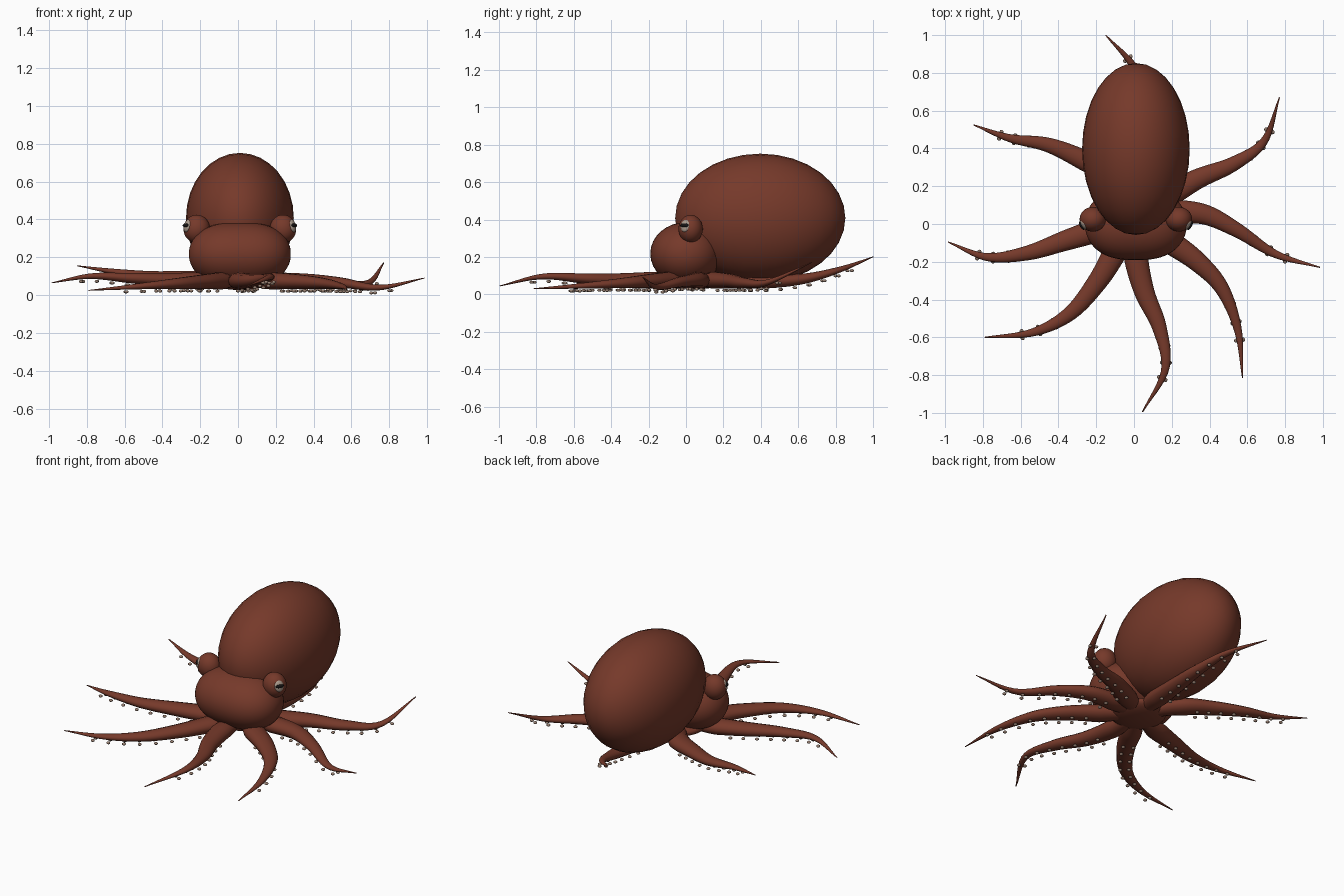
import bpy
import bmesh
import math
from mathutils import Vector, Matrix

default_cube = bpy.data.objects.get("Cube")
if default_cube:
    bpy.data.objects.remove(default_cube, do_unlink=True)


def make_material(name, colour):
    material = bpy.data.materials.new(name)
    material.use_nodes = True
    rgba = (*colour, 1.0)
    material.diffuse_color = rgba
    shader = material.node_tree.nodes["Principled BSDF"]
    shader.inputs["Base Color"].default_value = rgba
    shader.inputs["Roughness"].default_value = 0.7
    return material


skin = make_material("reddish brown skin", (0.18, 0.041, 0.023))
pale = make_material("pale sucker", (0.32, 0.22, 0.17))
iris_colour = make_material("iris cream", (0.4, 0.32, 0.26))
black = make_material("pupil black", (0.008, 0.007, 0.007))

MIDDLE = 0.01  # body axis in x


def finish(bm, name, material):
    """Turn a bmesh into a smooth shaded object."""
    bmesh.ops.recalc_face_normals(bm, faces=bm.faces[:])
    for face in bm.faces:
        face.smooth = True
    mesh = bpy.data.meshes.new(name)
    bm.to_mesh(mesh)
    bm.free()
    mesh.materials.append(material)
    obj = bpy.data.objects.new(name, mesh)
    bpy.context.collection.objects.link(obj)
    return obj


def add_ellipsoid(bm, centre, radii, rotation=None, segments=32, rings=16):
    matrix = Matrix.Translation(centre)
    if rotation:
        matrix = matrix @ rotation
    matrix = matrix @ Matrix.Diagonal((*radii, 1.0))
    bmesh.ops.create_uvsphere(bm, u_segments=segments, v_segments=rings,
                              radius=1.0, matrix=matrix)


def ellipsoid(name, material, *args, **options):
    bm = bmesh.new()
    add_ellipsoid(bm, *args, **options)
    return finish(bm, name, material)


def add_tube(bm, rings):
    """Skin a list of vertex rings and cap both ends."""
    loops = [[bm.verts.new(p) for p in ring] for ring in rings]
    count = len(loops[0])
    for a, b in zip(loops, loops[1:]):
        for i in range(count):
            j = (i + 1) % count
            bm.faces.new((a[i], a[j], b[j], b[i]))
    bm.faces.new(loops[0])
    bm.faces.new(loops[-1])


# Mantle, with its poles along the body
lengthwise = Matrix.Rotation(math.pi / 2, 4, "X")
ellipsoid("mantle", skin, (MIDDLE, 0.397, 0.408), (0.285, 0.344, 0.455), lengthwise)

# Head: a wide rounded barrel lying across the body
bm = bmesh.new()
head_rings = []
for k in range(1, 32):
    u = -math.cos(math.pi * k / 32)
    radius = (1 - abs(u) ** 2.5) ** 0.5 * (0.98 + 0.04 * u * u)
    head_rings.append([
        (MIDDLE + 0.27 * u,
         0.195 * radius * math.cos(a),
         0.217 + 0.172 * radius * math.sin(a))
        for a in (math.tau * i / 32 for i in range(32))])
add_tube(bm, head_rings)
finish(bm, "head", skin)

# Underside hub joining the arms
HUB = Vector((MIDDLE, 0.05, 0.075))
ellipsoid("arm_hub", skin, HUB, (0.16, 0.16, 0.048))

# Eyes, each with an iris and a level slit pupil
for label, side in (("left", 1), ("right", -1)):
    centre = Vector((MIDDLE + side * 0.228, 0.025, 0.35))
    ellipsoid(label + "_eye", skin, centre, (0.07, 0.065, 0.075))
    gaze = Vector((side * 0.84, -0.48, 0.27)).normalized()
    turn = gaze.to_track_quat("Z", "Y").to_matrix().to_4x4()
    ellipsoid(label + "_iris", iris_colour, centre + gaze * 0.06,
              (0.028, 0.034, 0.014), turn, segments=20, rings=10)
    ellipsoid(label + "_pupil", black, centre + gaze * 0.071,
              (0.026, 0.011, 0.009), turn, segments=16, rings=8)


def spline(points, t):
    """Catmull-Rom position at t from 0 to 1."""
    span = len(points) - 1
    i = min(int(t * span), span - 1)
    f = t * span - i
    b, c = points[i], points[i + 1]
    a = points[i - 1] if i else b * 2 - c
    d = points[i + 2] if i + 2 <= span else c * 2 - b
    return (b * 2 + (c - a) * f + (a * 2 - b * 5 + c * 4 - d) * f ** 2
            + (b * 3 - a - c * 3 + d) * f ** 3) / 2


def arm_radius(t):
    swell = min(1.0, 0.5 + 2.4 * t)
    return 0.003 + 0.067 * swell * (1 - t ** 1.6) ** 1.1


# Arm centre lines from the hub outwards to the tip
arms = {
    "back_right_arm": [(-0.13, 0.26, 0.08), (-0.28, 0.345, 0.09), (-0.46, 0.42, 0.1),
                       (-0.66, 0.455, 0.125), (-0.85, 0.525, 0.155)],
    "middle_right_arm": [(-0.19, -0.03, 0.075), (-0.37, -0.09, 0.08), (-0.57, -0.155, 0.09),
                         (-0.78, -0.175, 0.1), (-0.985, -0.095, 0.065)],
    "front_right_arm": [(-0.09, -0.13, 0.075), (-0.19, -0.30, 0.07), (-0.34, -0.475, 0.06),
                        (-0.54, -0.575, 0.045), (-0.79, -0.6, 0.025)],
    "front_arm": [(0.01, -0.17, 0.075), (0.055, -0.36, 0.075), (0.135, -0.55, 0.085),
                  (0.165, -0.77, 0.095), (0.045, -0.995, 0.045)],
    "front_left_arm": [(0.17, -0.08, 0.075), (0.33, -0.195, 0.07), (0.465, -0.34, 0.06),
                       (0.55, -0.56, 0.045), (0.575, -0.815, 0.03)],
    "middle_left_arm": [(0.2, 0.065, 0.075), (0.375, 0.05, 0.075), (0.55, -0.035, 0.065),
                        (0.75, -0.16, 0.04), (0.985, -0.23, 0.09)],
    "back_left_arm": [(0.18, 0.15, 0.075), (0.34, 0.24, 0.07), (0.53, 0.32, 0.06),
                      (0.69, 0.44, 0.065), (0.77, 0.67, 0.17)],
    "back_arm": [(0.04, 0.25, 0.075), (0.06, 0.45, 0.07), (0.06, 0.64, 0.085),
                 (0.0, 0.83, 0.135), (-0.15, 1.0, 0.2)],
}
STEPS, SIDES = 32, 14
for name, waypoints in arms.items():
    path = [Vector(p) for p in waypoints]
    path.insert(0, HUB + (path[0] - HUB).normalized() * 0.06)
    arm_bm, sucker_bm = bmesh.new(), bmesh.new()

    def frame(t):
        tangent = spline(path, min(1, t + 0.01)) - spline(path, max(0, t - 0.01))
        across = tangent.cross(Vector((0, 0, 1))).normalized()
        return spline(path, t), across, across.cross(tangent).normalized()

    # Tapered, slightly flattened tube
    rings = []
    for k in range(STEPS + 1):
        t = k / STEPS
        point, across, up = frame(t)
        r = arm_radius(t)
        rings.append([point + across * r * math.cos(a) + up * r * 0.72 * math.sin(a)
                      for a in (math.tau * i / SIDES for i in range(SIDES))])
    add_tube(arm_bm, rings)
    finish(arm_bm, name, skin)

    # Double row of suckers hanging beneath
    for k in range(8):
        t = 0.3 + 0.078 * k
        point, across, up = frame(t)
        r = arm_radius(t)
        for side in (-1, 1):
            spot = point + across * side * (0.25 * r + 0.014) - up * (0.68 * r + 0.012)
            spot.z = max(spot.z, 0.008)
            add_ellipsoid(sucker_bm, spot, (0.0115, 0.0115, 0.008),
                          segments=10, rings=6)
    finish(sucker_bm, name + "_suckers", pale)
